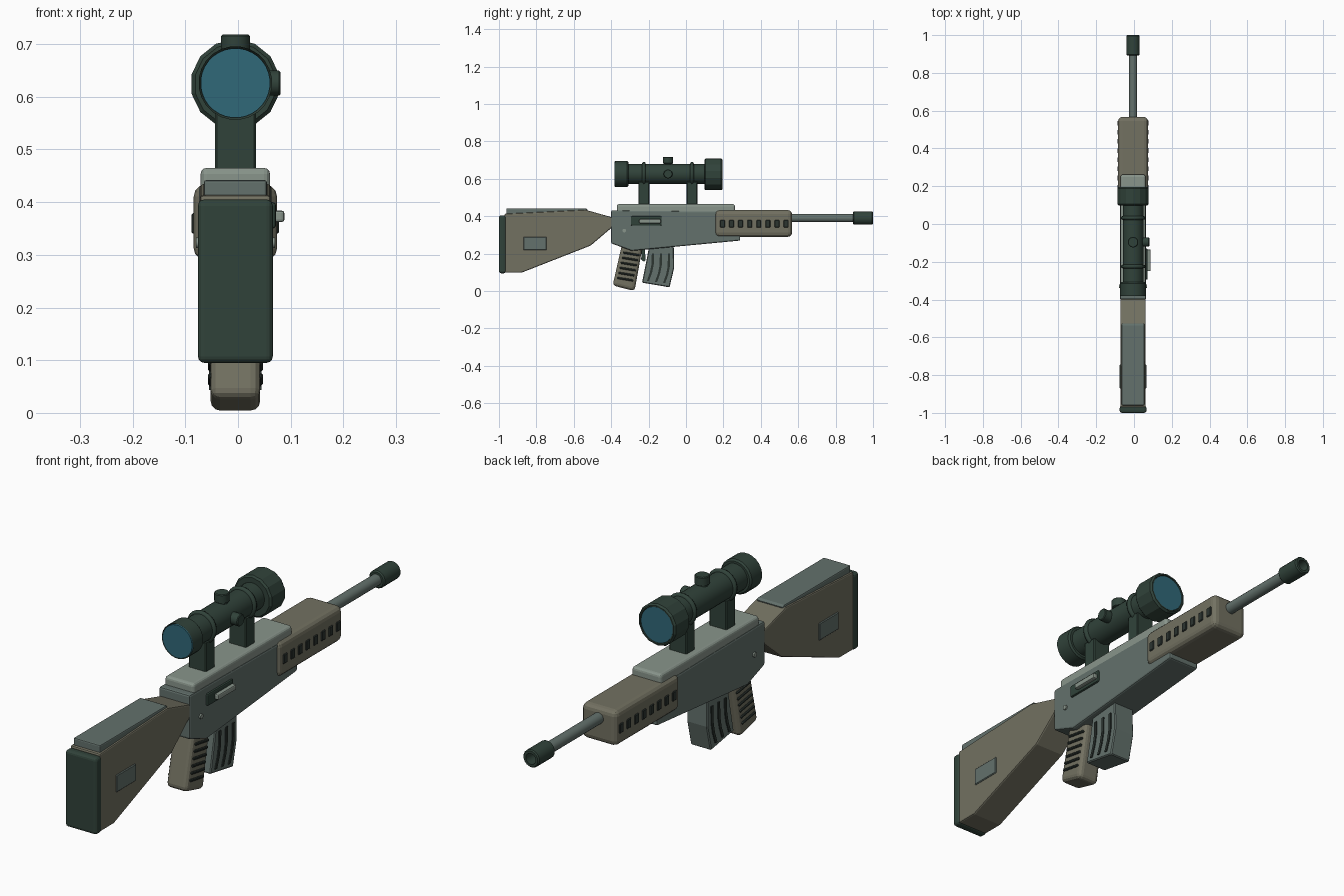
import bpy, bmesh, math
from mathutils import Matrix

if "Cube" in bpy.data.objects:
    bpy.data.objects.remove(bpy.data.objects["Cube"])

CX = -0.005  # body centre line (the bolt on the right offsets the bounds)


def material(name, r, g, b):
    m = bpy.data.materials.new(name)
    m.diffuse_color = (r, g, b, 1)
    m.use_nodes = True
    m.node_tree.nodes["Principled BSDF"].inputs["Base Color"].default_value = m.diffuse_color
    return m


STEEL = material("steel", 0.125, 0.165, 0.15)
LIGHT = material("light_steel", 0.25, 0.30, 0.26)
TAN = material("tan", 0.17, 0.165, 0.12)
DARK = material("dark", 0.03, 0.055, 0.042)
BLACK = material("slot", 0.025, 0.035, 0.03)
GLASS = material("glass", 0.03, 0.14, 0.19)


def finish(name, bm, mat, bevel=0, segments=2, smooth=None):
    bmesh.ops.recalc_face_normals(bm, faces=bm.faces)
    me = bpy.data.meshes.new(name)
    bm.to_mesh(me)
    bm.free()
    me.materials.append(mat)
    ob = bpy.data.objects.new(name, me)
    bpy.context.collection.objects.link(ob)
    if bevel:
        mod = ob.modifiers.new("bevel", 'BEVEL')
        mod.width, mod.segments = bevel, segments
        mod.limit_method = 'ANGLE'
        mod.angle_limit = math.radians(35)
    if smooth:
        bpy.context.view_layer.objects.active = ob
        ob.select_set(True)
        bpy.ops.object.shade_smooth_by_angle(angle=math.radians(smooth))
        ob.select_set(False)
    return ob


def prism(name, profile, x0, x1, mat, bevel=0, segments=2):
    """Extrude a (y, z) outline from x0 to x1."""
    bm = bmesh.new()
    a = [bm.verts.new((x0, y, z)) for y, z in profile]
    b = [bm.verts.new((x1, y, z)) for y, z in profile]
    bm.faces.new(a)
    bm.faces.new(b[::-1])
    for i in range(len(a)):
        j = (i + 1) % len(a)
        bm.faces.new((a[i], b[i], b[j], a[j]))
    return finish(name, bm, mat, bevel, segments)


def slab(name, profile, half, mat, bevel=0, segments=2):
    return prism(name, profile, CX - half, CX + half, mat, bevel, segments)


def rect(y0, y1, z0, z1):
    return [(y0, z0), (y1, z0), (y1, z1), (y0, z1)]


def lathe(name, profile, origin, mat, axis='Y', sides=24, smooth=35):
    """Revolve (distance, radius) pairs around an axis through origin, with end caps."""
    bm = bmesh.new()
    rings = []
    for d, r in profile:
        rings.append([bm.verts.new((r * math.cos(t), r * math.sin(t), d))
                      for t in (2 * math.pi * (i + 0.5) / sides for i in range(sides))])
    for a, b in zip(rings, rings[1:]):
        for i in range(sides):
            j = (i + 1) % sides
            bm.faces.new((a[i], a[j], b[j], b[i]))
    bm.faces.new(rings[0][::-1])
    bm.faces.new(rings[-1])
    rot = {'Y': Matrix.Rotation(-math.pi / 2, 4, 'X'),
           'X': Matrix.Rotation(math.pi / 2, 4, 'Y'),
           'Z': Matrix.Identity(4)}[axis]
    bm.transform(Matrix.Translation(origin) @ rot)
    return finish(name, bm, mat, smooth=smooth)


# Stock, cheek rest, butt pad and side panels
slab("stock", [(-0.97, 0.098), (-0.88, 0.098), (-0.51, 0.243), (-0.39, 0.345),
               (-0.39, 0.393), (-0.537, 0.434), (-0.97, 0.413)], 0.067, TAN, 0.006)
slab("cheek_rest", [(-0.96, 0.38), (-0.56, 0.38), (-0.525, 0.436), (-0.537, 0.442),
                    (-0.96, 0.442)], 0.06, STEEL, 0.005)
slab("butt_pad", rect(-1.0, -0.963, 0.095, 0.405), 0.071, DARK, 0.012, 3)
slab("stock_panels", rect(-0.87, -0.745, 0.22, 0.29), 0.071, STEEL, 0.003, 1)

# Receiver and top rail
slab("receiver", [(-0.40, 0.255), (-0.29, 0.215), (0.29, 0.27), (0.29, 0.425),
                  (-0.40, 0.432)], 0.069, STEEL, 0.007)
slab("top_rail", rect(-0.37, 0.262, 0.41, 0.465), 0.066, LIGHT, 0.012, 3)

# Port and bolt on the right side, pin through both sides
prism("port_frame", rect(-0.295, -0.13, 0.35, 0.40), 0.05, 0.072, DARK, 0.006)
prism("bolt", rect(-0.25, -0.135, 0.362, 0.384), 0.05, 0.088, LIGHT, 0.005)
lathe("receiver_pin", [(-0.075, 0.010), (0.075, 0.010)], (CX, -0.33, 0.323), LIGHT, 'X', 12)

# Handguard with a row of vents on each side
slab("handguard", rect(0.155, 0.567, 0.29, 0.433), 0.079, TAN, 0.022, 3)
for i in range(8):
    y = 0.195 + i * 0.0485
    slab(f"vent_{i + 1}", rect(y - 0.013, y + 0.013, 0.34, 0.379), 0.083, BLACK, 0.003, 1)

# Barrel and hollow muzzle
lathe("barrel", [(0.50, 0.0225), (0.93, 0.0225)], (CX, 0, 0.39), STEEL, sides=16)
lathe("muzzle", [(0.892, 0.031), (0.897, 0.036), (0.995, 0.036), (1.0, 0.032),
                 (1.0, 0.022), (0.95, 0.022)], (CX, 0, 0.39), DARK, sides=16)

# Grip with raised ridges, and trigger
slab("grip", [(-0.34, 0.26), (-0.392, 0.03), (-0.275, 0.0), (-0.23, 0.25)],
     0.047, TAN, 0.018, 3)
for i in range(6):
    z = 0.2 - i * 0.027
    y = -0.294 - i * 0.0065
    slab(f"grip_ridge_{i + 1}", [(y - 0.042, z), (y + 0.045, z - 0.014),
                                 (y + 0.045, z - 0.003), (y - 0.042, z + 0.011)],
         0.052, BLACK, 0.003, 1)
slab("trigger", [(-0.235, 0.24), (-0.24, 0.17), (-0.226, 0.157), (-0.215, 0.165),
                 (-0.222, 0.24)], 0.012, DARK)

# Curved magazine with ribs
slab("magazine", [(-0.195, 0.25), (-0.212, 0.16), (-0.235, 0.045), (-0.088, 0.02),
                  (-0.063, 0.125), (-0.066, 0.25)], 0.046, STEEL, 0.004, 1)
for i in range(3):
    y, dz = -0.177 + i * 0.043, -i * 0.006
    path = [(y, 0.2), (y - 0.001, 0.145 + dz), (y - 0.01, 0.1 + dz), (y - 0.026, 0.055 + dz)]
    slab(f"magazine_rib_{i + 1}", [(p - 0.006, z) for p, z in path]
         + [(p + 0.006, z) for p, z in reversed(path)], 0.05, BLACK)

# Scope body: tube, eyepiece, objective and lenses
ZS = 0.626
lathe("scope_tube", [(-0.33, 0.055), (0.13, 0.055)], (CX, 0, ZS), DARK)
lathe("scope_eyepiece", [(-0.372, 0.066), (-0.38, 0.07), (-0.374, 0.07), (-0.315, 0.07),
                         (-0.308, 0.064)], (CX, 0, ZS), DARK)
lathe("scope_objective", [(0.098, 0.078), (0.105, 0.085), (0.188, 0.085), (0.196, 0.079),
                          (0.196, 0.074), (0.186, 0.072)], (CX, 0, ZS - 0.002), DARK,
      sides=14, smooth=None)
lathe("rear_lens", [(-0.381, 0.066), (-0.365, 0.066)], (CX, 0, ZS), GLASS, sides=32)
lathe("front_lens", [(0.17, 0.071), (0.193, 0.071)], (CX, 0, ZS - 0.002), GLASS, sides=32)

# Scope mounts with clamp rings
for tag, y in (("rear", -0.225), ("front", 0.032)):
    slab(f"{tag}_scope_mount", rect(y - 0.029, y + 0.029, 0.45, 0.585), 0.039, DARK, 0.004, 1)
    lathe(f"{tag}_scope_ring", [(y - 0.010, 0.054), (y - 0.008, 0.062), (y, 0.066),
                                (y + 0.008, 0.062), (y + 0.010, 0.054)],
          (CX, 0, ZS), DARK, smooth=60)

# Adjustment turrets on the top and right side
lathe("top_turret", [(0.04, 0.023), (0.056, 0.023), (0.058, 0.028), (0.089, 0.028),
                     (0.092, 0.025)], (CX, -0.096, ZS), DARK, 'Z', 16)
lathe("side_turret", [(0.04, 0.024), (0.083, 0.024), (0.086, 0.021)],
      (CX, -0.096, ZS), DARK, 'X', 16)
